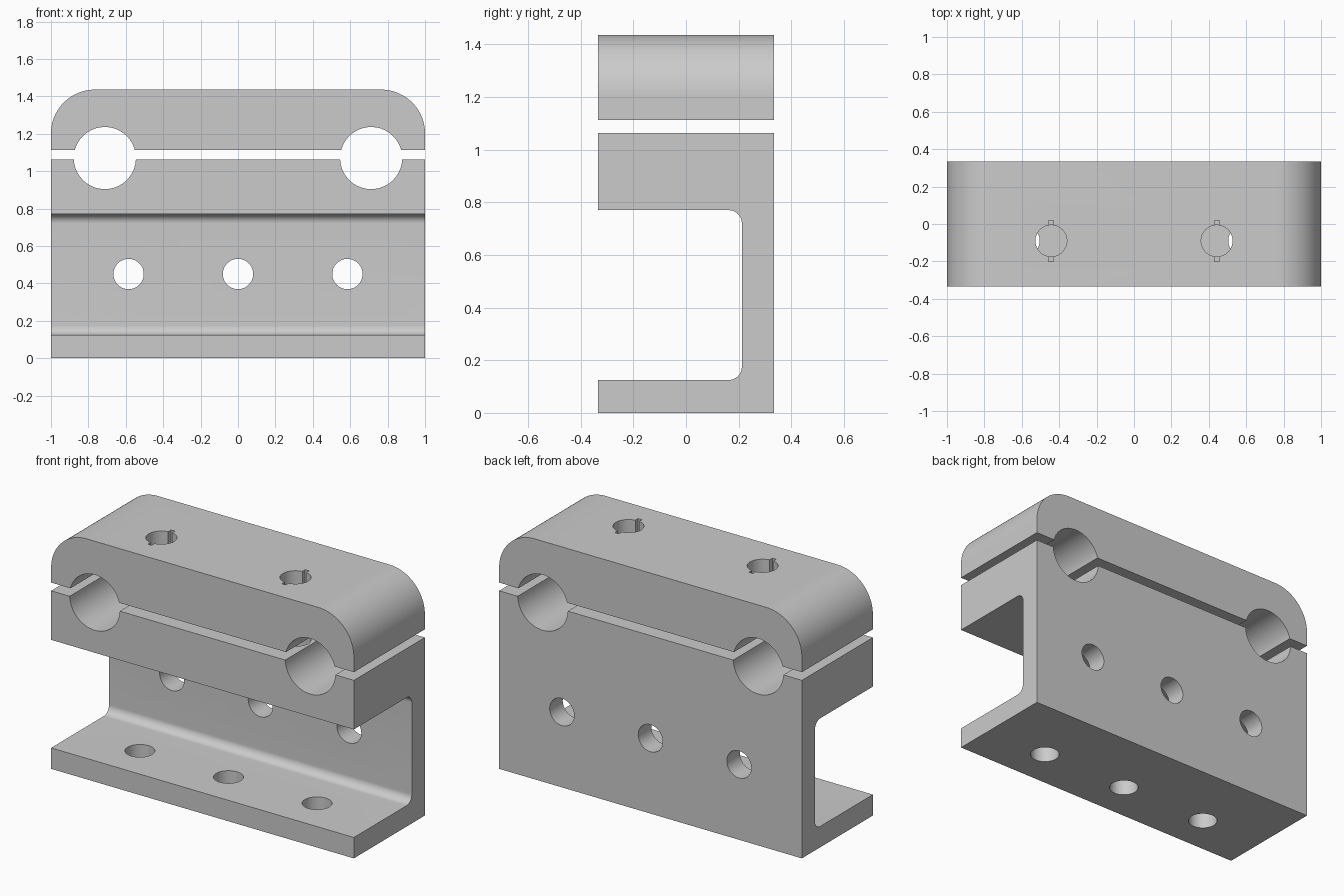
import bpy
import bmesh
from math import cos, sin, pi, radians
from mathutils import Matrix

cube = bpy.data.objects.get("Cube")
if cube:
    bpy.data.objects.remove(cube, do_unlink=True)

metal = bpy.data.materials.new("machined grey")
metal.use_nodes = True
GREY = (0.6, 0.6, 0.6, 1)
metal.diffuse_color = GREY
metal.node_tree.nodes["Principled BSDF"].inputs["Base Color"].default_value = GREY

HALF_DEPTH = 0.335
DRILL_Y = -0.09


def add_object(name, bm):
    bmesh.ops.recalc_face_normals(bm, faces=bm.faces)
    mesh = bpy.data.meshes.new(name)
    bm.to_mesh(mesh)
    bm.free()
    mesh.materials.append(metal)
    obj = bpy.data.objects.new(name, mesh)
    bpy.context.collection.objects.link(obj)
    return obj


def extrude(name, points, offset):
    """Closed profile swept along an offset vector."""
    bm = bmesh.new()
    face = bm.faces.new([bm.verts.new(p) for p in points])
    result = bmesh.ops.extrude_face_region(bm, geom=[face], use_keep_orig=True)
    moved = [v for v in result["geom"] if isinstance(v, bmesh.types.BMVert)]
    bmesh.ops.translate(bm, verts=moved, vec=offset)
    return add_object(name, bm)


def arc(cx, cy, r, start, end, steps=16):
    angles = [radians(start + (end - start) * i / steps) for i in range(steps + 1)]
    return [(cx + r * cos(a), cy + r * sin(a)) for a in angles]


def drill(location, radius, length, axis):
    bm = bmesh.new()
    turn = Matrix.Rotation(pi / 2, 4, "X") if axis == "Y" else Matrix()
    bmesh.ops.create_cone(bm, cap_ends=True, segments=64, radius1=radius,
                          radius2=radius, depth=length,
                          matrix=Matrix.Translation(location) @ turn)
    return add_object("hole_cutter", bm)


def slot(location, size):
    bm = bmesh.new()
    bmesh.ops.create_cube(bm, size=1, matrix=Matrix.Translation(location)
                          @ Matrix.Diagonal((*size, 1)))
    return add_object("slot_cutter", bm)


def cut(obj, cutters):
    bpy.context.view_layer.objects.active = obj
    for cutter in cutters:
        mod = obj.modifiers.new("cut", "BOOLEAN")
        mod.operation = "DIFFERENCE"
        mod.solver = "EXACT"
        mod.object = cutter
        bpy.ops.object.modifier_apply(modifier=mod.name)
        bpy.data.objects.remove(cutter, do_unlink=True)


def shade(obj):
    bpy.ops.object.select_all(action="DESELECT")
    obj.select_set(True)
    bpy.context.view_layer.objects.active = obj
    bpy.ops.object.shade_smooth_by_angle(angle=radians(30))


def rod_bores():
    return [drill((s * 0.712, 0, 1.07), 0.166, 1, "Y") for s in (-1, 1)]


def bolt_holes():
    return [drill((s * 0.443, DRILL_Y, 1.1), 0.084, 1, "Z") for s in (-1, 1)]


# Channel-shaped body with filleted inner corners
inner, fillet = 0.212, 0.05
profile = [(-HALF_DEPTH, 0), (HALF_DEPTH, 0), (HALF_DEPTH, 1.063),
           (-HALF_DEPTH, 1.063), (-HALF_DEPTH, 0.77)]
profile += arc(inner - fillet, 0.77 - fillet, fillet, 90, 0)
profile += arc(inner - fillet, 0.125 + fillet, fillet, 0, -90)
profile += [(-HALF_DEPTH, 0.125)]
body = extrude("channel_body", [(-1, y, z) for y, z in profile], (2, 0, 0))

# Mounting holes through the back web and the base flange
mounting = []
for x in (-0.585, 0, 0.585):
    mounting.append(drill((x, 0.3, 0.45), 0.081, 0.5, "Y"))
    mounting.append(drill((x, DRILL_Y, 0.05), 0.081, 0.5, "Z"))
cut(body, rod_bores() + bolt_holes() + mounting)
shade(body)

# Clamp cap with rounded top corners
radius = 0.235
outline = [(-1, 1.112), (1, 1.112)]
outline += arc(1 - radius, 1.436 - radius, radius, 0, 90, 24)
outline += arc(radius - 1, 1.436 - radius, radius, 90, 180, 24)
cap = extrude("clamp_cap", [(x, -HALF_DEPTH, z) for x, z in outline],
              (0, 2 * HALF_DEPTH, 0))

# Bolt holes in the cap carry narrow key slots front and back
keys = [slot((s * 0.443, DRILL_Y, 1.3), (0.026, 0.22, 0.6)) for s in (-1, 1)]
cut(cap, rod_bores() + bolt_holes() + keys)
shade(cap)
